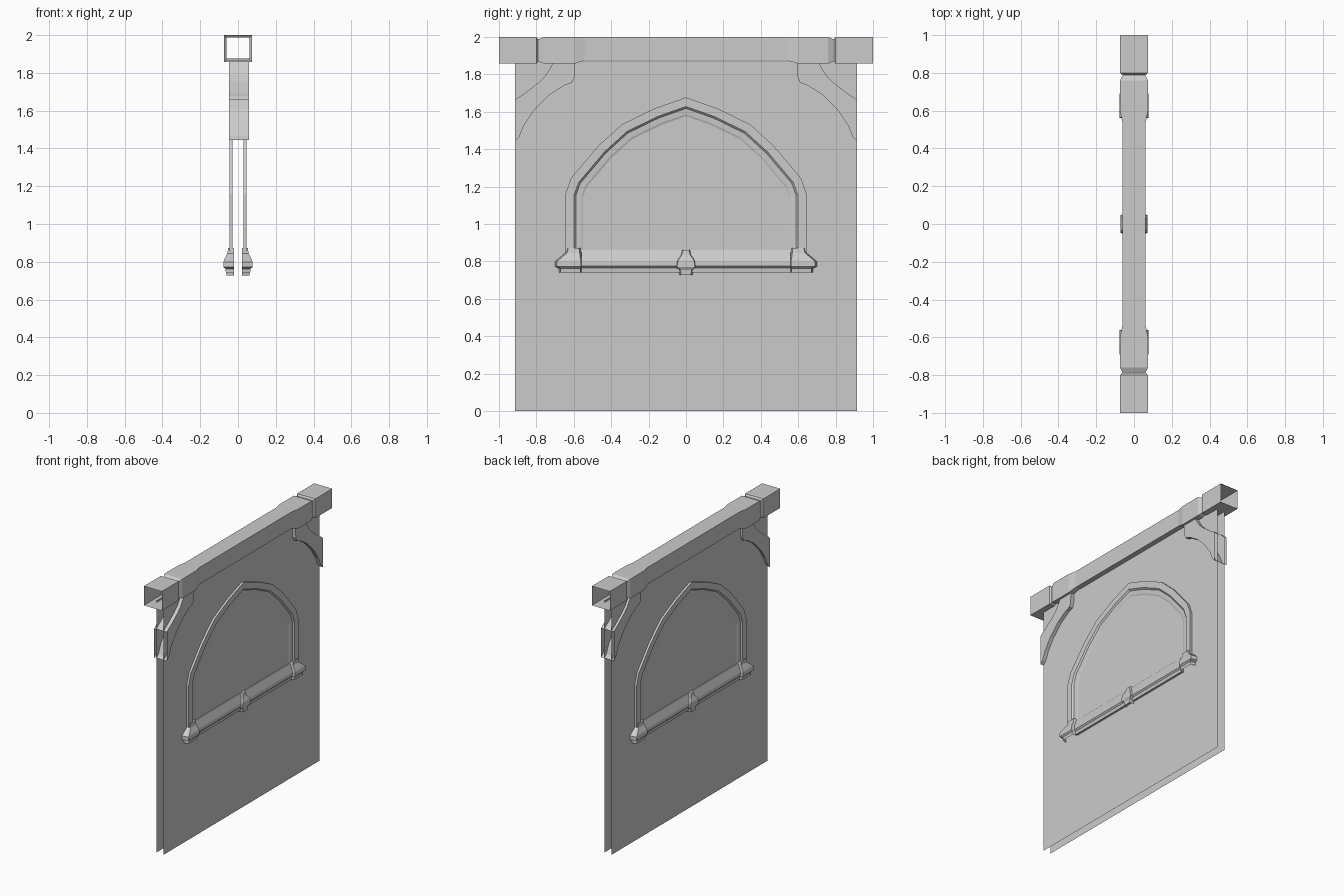
import bpy, bmesh
from mathutils import Vector

if "Cube" in bpy.data.objects:
    bpy.data.objects.remove(bpy.data.objects["Cube"])


def make(name, rows, closed=False, cap=None, side=0):
    """Loft rows of points; closed joins each row into a ring, cap fills row index."""
    bm = bmesh.new()
    vs = [[bm.verts.new(p) for p in r] for r in rows]
    n = len(rows[0])
    for a, b in zip(vs, vs[1:]):
        for i in range(n if closed else n - 1):
            j = (i + 1) % n
            bm.faces.new((a[i], a[j], b[j], b[i]))
    if cap is not None:
        bm.faces.new(vs[cap])
    bmesh.ops.recalc_face_normals(bm, faces=bm.faces)
    # open shells on one wall side must face away from the wall
    if side and sum(f.normal.x * f.calc_area() for f in bm.faces) * side < 0:
        bmesh.ops.reverse_faces(bm, faces=bm.faces)
    me = bpy.data.meshes.new(name)
    bm.to_mesh(me)
    bm.free()
    ob = bpy.data.objects.new(name, me)
    bpy.context.collection.objects.link(ob)
    return ob


def inset(path, d):
    """Mitred inward offset of an open (y, z) path."""
    pts = [Vector(p) for p in path]
    out = []
    for i, p in enumerate(pts):
        dirs = []
        if i > 0:
            dirs.append((p - pts[i - 1]).normalized())
        if i < len(pts) - 1:
            dirs.append((pts[i + 1] - p).normalized())
        norms = [Vector((t.y, -t.x)) for t in dirs]
        m = sum(norms, Vector((0, 0))).normalized()
        out.append(p + m * (d / m.dot(norms[0])))
    return out


# Top beam: open-ended square tube with grooves and a slimmer middle
half = [(1.0, .074, 1.857, 2.0), (.80, .074, 1.857, 2.0), (.79, .062, 1.868, 1.988),
        (.785, .062, 1.868, 1.988), (.76, .074, 1.857, 2.0), (.60, .074, 1.857, 2.0),
        (.54, .062, 1.875, 2.0)]
rings = [(-y, w, a, b) for y, w, a, b in half] + half[::-1]
make("top_beam", [[(-w, y, a), (w, y, a), (w, y, b), (-w, y, b)]
                  for y, w, a, b in rings], closed=True)

# Corner brackets: curved hollow braces, open at the outer end and top
upper = [(.71, 1.865), (.725, 1.835), (.755, 1.79), (.79, 1.755), (.835, 1.72),
         (.875, 1.69), (.90, 1.675), (.915, 1.66), (.915, 1.66)]
lower = [(.595, 1.865), (.597, 1.785), (.61, 1.755), (.65, 1.742), (.73, 1.69),
         (.81, 1.61), (.865, 1.53), (.892, 1.465), (.915, 1.445)]
for m, label in ((-1, "front"), (1, "back")):
    x0, x1 = -.048, .057
    rows = [[(x0, m * u[0], u[1]), (x1, m * u[0], u[1]),
             (x1, m * l[0], l[1]), (x0, m * l[0], l[1])] for u, l in zip(upper, lower)]
    make(label + "_corner_bracket", rows, closed=True)

# Arch outline, outer edge
arch = [(.645, .85), (.645, 1.16), (.615, 1.245), (.47, 1.417), (.342, 1.533),
        (.17, 1.617), (0, 1.677)]
arch = [(-y, z) for y, z in arch] + arch[-2::-1]
# trim cross-section: (inset from outline, distance from wall centre)
trim = [(0, .028), (0, .046), (.046, .046), (.056, .036), (.085, .034), (.1, .028)]
# sill cross-section: (distance from centre, z)
sill = [(.028, .862), (.036, .86), (.058, .80), (.058, .775), (.048, .765), (.046, .742), (.028, .742)]
# block rings: (z, outer y, inner y, distance from centre)
cap_rings = [(.872, .642, .56, .052), (.845, .648, .556, .056), (.81, .69, .552, .074),
             (.80, .702, .55, .077), (.772, .702, .55, .077), (.762, .682, .553, .066),
             (.74, .682, .553, .064)]
boss_rings = [(.862, .027, -.027, .05), (.835, .034, -.034, .056), (.805, .055, -.055, .07),
              (.77, .06, -.06, .071), (.755, .042, -.042, .062), (.728, .038, -.038, .06)]


def block(name, data, s, m):
    rows = [[(s * .02, m * a, z), (s * x, m * (a - .012), z), (s * x, m * (b + .012), z),
             (s * .02, m * b, z)] for z, a, b, x in data]
    make(name, rows, cap=0, side=s)


for s, label in ((-1, "left"), (1, "right")):
    # Thin wall panel
    make(label + "_wall_panel", [[(s * .03, y, z) for y in (-.915, .915)]
                                 for z in (0, 1.87)], side=s)
    # Pointed arch trim
    make(label + "_arch_trim", [[(s * x, p.x, p.y) for p in inset(arch, d)]
                                for d, x in trim], side=s)
    # Sill bar with end blocks and a centre block
    make(label + "_sill", [[(s * x, y, z) for x, z in sill] for y in (-.56, .56)], side=s)
    block(label + "_sill_boss", boss_rings, s, 1)
    for m, end in ((-1, "front"), (1, "back")):
        block(f"{label}_{end}_sill_block", cap_rings, s, m)
